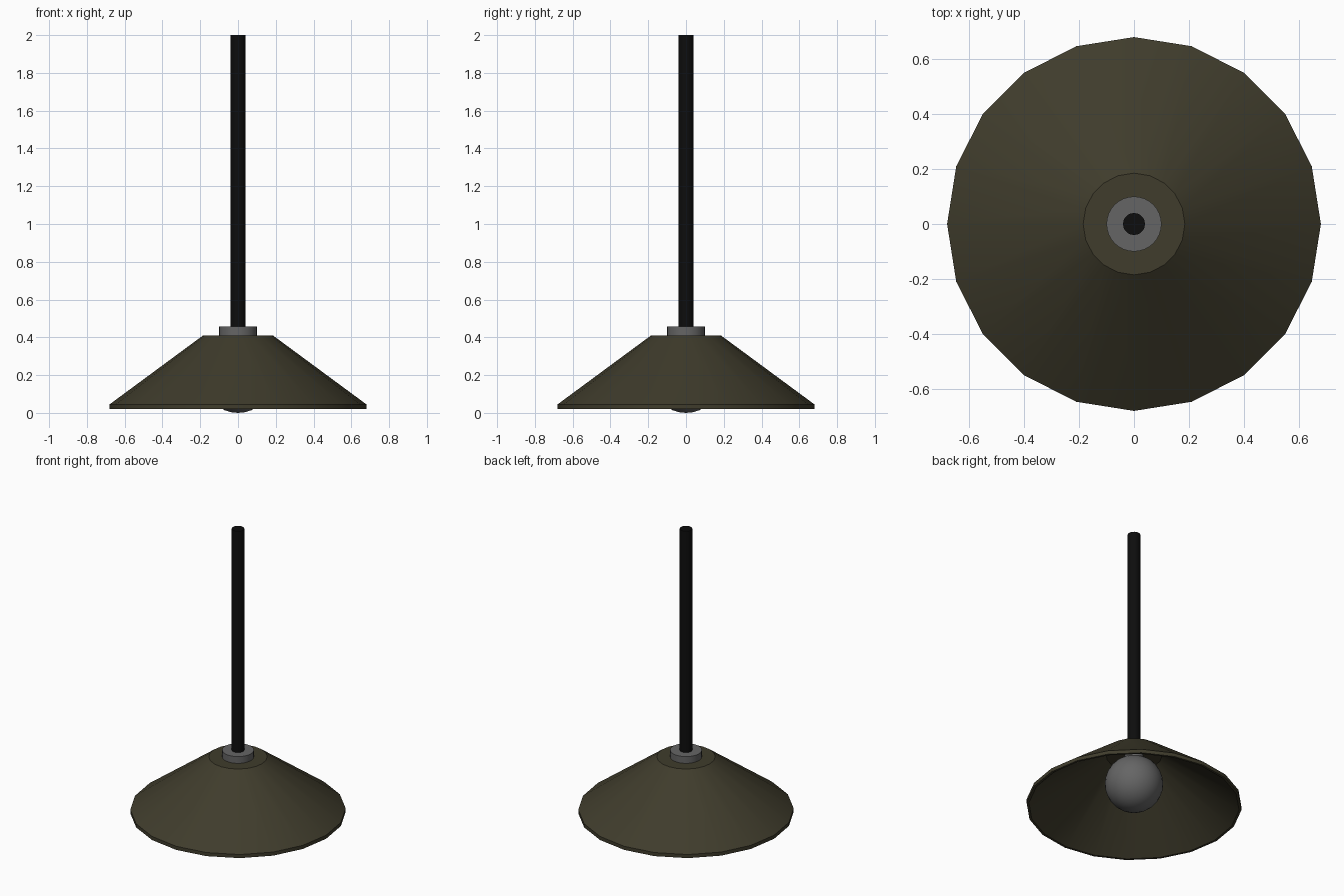
import bpy, bmesh, math

if "Cube" in bpy.data.objects:
    bpy.data.objects.remove(bpy.data.objects["Cube"])


def material(name, rgb):
    m = bpy.data.materials.new(name)
    m.diffuse_color = (*rgb, 1)
    m.use_nodes = True
    m.node_tree.nodes["Principled BSDF"].inputs["Base Color"].default_value = m.diffuse_color
    return m


def lathe(name, profile, sides, mat, angle=30):
    """Revolve an (r, z) profile around the z axis."""
    bm = bmesh.new()
    verts = [bm.verts.new((r, 0, z)) for r, z in profile]
    edges = [bm.edges.new(p) for p in zip(verts, verts[1:])]
    bmesh.ops.spin(bm, geom=verts + edges, cent=(0, 0, 0), axis=(0, 0, 1),
                   angle=math.tau, steps=sides, use_merge=True)
    bmesh.ops.remove_doubles(bm, verts=bm.verts, dist=1e-4)
    bmesh.ops.recalc_face_normals(bm, faces=bm.faces)
    mesh = bpy.data.meshes.new(name)
    bm.to_mesh(mesh)
    bm.free()
    obj = bpy.data.objects.new(name, mesh)
    bpy.context.collection.objects.link(obj)
    if mat:
        mesh.materials.append(mat)
    bpy.ops.object.select_all(action='DESELECT')
    obj.select_set(True)
    bpy.context.view_layer.objects.active = obj
    bpy.ops.object.shade_smooth_by_angle(angle=math.radians(angle))
    return obj


olive = material("olive_metal", (0.05, 0.045, 0.025))
black = material("black_rod", (0.004, 0.004, 0.004))
grey = material("grey", (0.13, 0.13, 0.13))

# Thin-walled conical shade, closed at the top
lathe("shade", [(0, 0.41), (0.185, 0.41), (0.68, 0.045), (0.68, 0.02),
                (0.665, 0.02), (0.175, 0.385), (0, 0.385)], 20, olive)

# Collar and hanging rod
lathe("collar", [(0, 0.40), (0.1, 0.40), (0.1, 0.457), (0, 0.457)], 32, grey)
lathe("hanging_rod", [(0, 0.44), (0.04, 0.44), (0.04, 2), (0, 2)], 20, black)

# Round bulb with its socket
R = 0.184
bulb = [(R * math.sin(math.pi * i / 16), R - R * math.cos(math.pi * i / 16)) for i in range(17)]
lathe("bulb", bulb, 32, grey)
lathe("socket", [(0, 0.35), (0.06, 0.35), (0.06, 0.39), (0, 0.39)], 20, grey)
